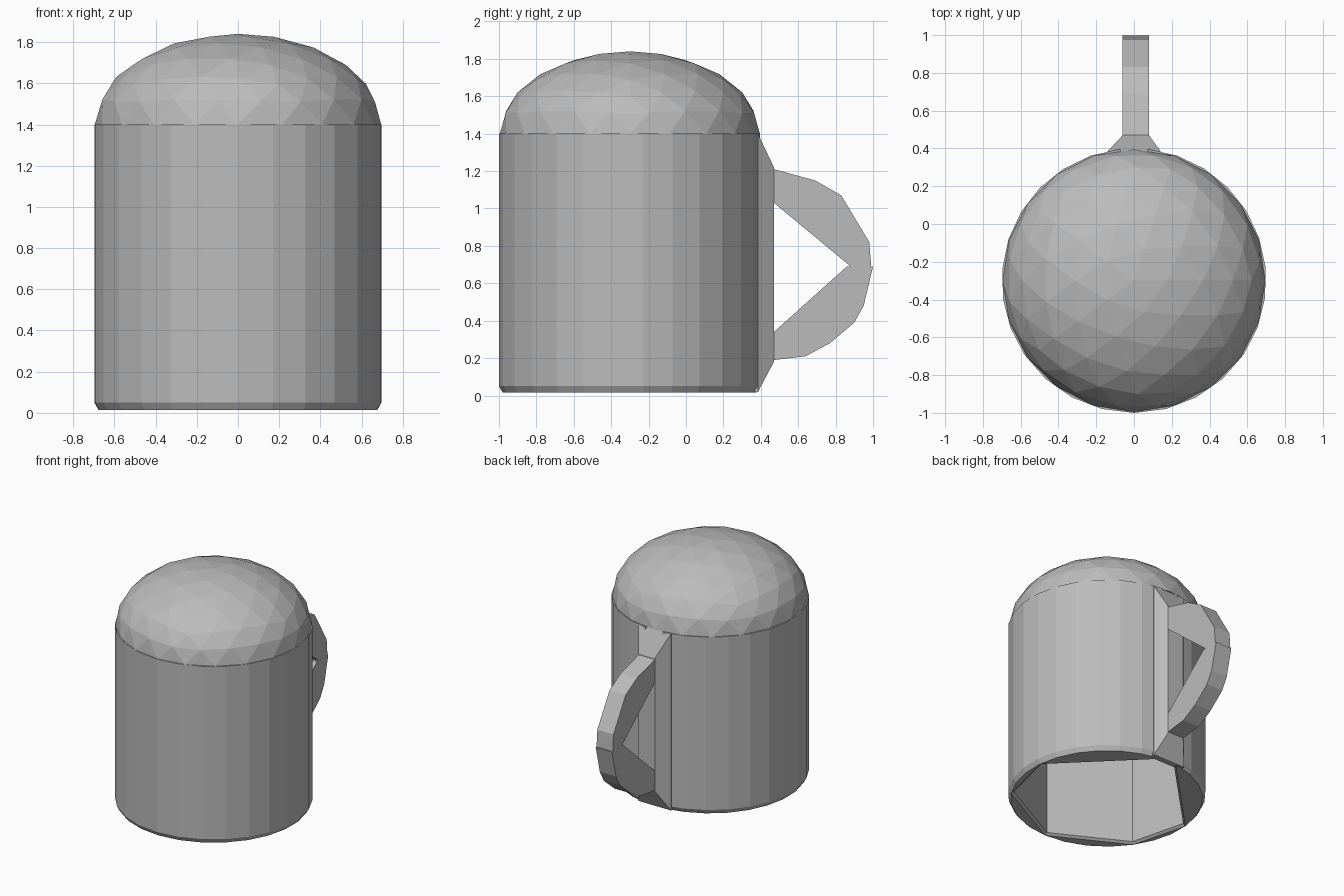
import bpy, bmesh
from math import sin, cos, radians
from mathutils import Vector

if "Cube" in bpy.data.objects:
    bpy.data.objects.remove(bpy.data.objects["Cube"])

GREY = (0.5, 0.5, 0.5, 1)
grey = bpy.data.materials.new("plain grey")
grey.use_nodes = True
grey.diffuse_color = GREY
grey.node_tree.nodes["Principled BSDF"].inputs["Base Color"].default_value = GREY

CENTRE_Y, RADIUS, RIM = -0.3, 0.7, 1.4


def hull(name, points):
    """Flat-shaded convex block around the points."""
    bm = bmesh.new()
    for p in points:
        bm.verts.new(p)
    bmesh.ops.remove_doubles(bm, verts=bm.verts, dist=0.002)
    res = bmesh.ops.convex_hull(bm, input=bm.verts)
    loose = {g for g in res["geom_interior"] + res["geom_unused"]
             if isinstance(g, bmesh.types.BMVert)}
    bmesh.ops.delete(bm, geom=list(loose), context='VERTS')
    bmesh.ops.recalc_face_normals(bm, faces=bm.faces)
    mesh = bpy.data.meshes.new(name)
    bm.to_mesh(mesh)
    bm.free()
    mesh.materials.append(grey)
    obj = bpy.data.objects.new(name, mesh)
    bpy.context.collection.objects.link(obj)
    return obj


def wall(name, start, end):
    """Curved outside, flat chord inside, tucked in slightly at the bottom."""
    steps = max(2, round((end - start) / 13))
    points = []
    for i in range(steps + 1):
        a = radians(start + (end - start) * i / steps)
        for r, z in ((RADIUS, RIM), (RADIUS, 0.05), (RADIUS - 0.02, 0.015),
                     (RADIUS - 0.04, RIM), (RADIUS - 0.04, 0.03)):
            points.append((r * cos(a), CENTRE_Y + r * sin(a), z))
    hull(name, points)


def dome(name, x0, x1, y0, y1):
    """One patch of the faceted dome, cut to a box seen from above."""
    bm = bmesh.new()
    bmesh.ops.create_icosphere(bm, subdivisions=3, radius=1)
    for v in bm.verts:
        v.co = (v.co.x * 0.695, v.co.y * 0.695 + CENTRE_Y, v.co.z * 0.44 + RIM)
    cuts = (((0, 0, RIM), (0, 0, -1)), ((x0, 0, 0), (-1, 0, 0)), ((x1, 0, 0), (1, 0, 0)),
            ((0, y0, 0), (0, -1, 0)), ((0, y1, 0), (0, 1, 0)))
    for co, no in cuts:
        bmesh.ops.bisect_plane(bm, geom=bm.verts[:] + bm.edges[:] + bm.faces[:],
                               plane_co=co, plane_no=no, clear_outer=True)
    middle = Vector((0, CENTRE_Y, RIM))
    points = [v.co.copy() for v in bm.verts]
    points += [middle + (p - middle) * 0.95 for p in points]
    bm.free()
    hull(name, points)


def slab(name, profile):
    """Side profile given a width across x."""
    hull(name, [(x, y, z) for x in (-0.06, 0.08) for y, z in profile])


# Open-bottomed body
wall("wall_left_back", 6, 84)
wall("wall_right_back", 96, 175)
wall("wall_right_front", 175, 214)
wall("wall_front_right", 214, 270)
wall("wall_front_left", 270, 326)
wall("wall_left_front", 326, 366)

# Domed top
dome("dome_top", -0.35, 0.34, -0.61, 0.08)
dome("dome_front_right", -1, 0, -2, -0.6)
dome("dome_front_left", 0, 1, -2, -0.61)
dome("dome_right", -1, -0.35, -0.6, 1)
dome("dome_left", 0.34, 1, -0.61, 0.08)
dome("dome_back_left", 0.14, 1, 0.08, 1)
dome("dome_back", -0.35, 0.14, 0.08, 1)

# Wedge behind the handle
wedge = [(x, y, z) for x in (-0.14, 0.14) for y in (0.34, 0.385) for z in (0.02, RIM)]
wedge += [(x, 0.47, z) for x in (-0.06, 0.08) for z in (0.18, 1.22)]
hull("handle_mount", wedge)

# Handle in two halves
slab("handle_upper", [(0.47, 1.21), (0.47, 1.03), (0.88, 0.69), (0.99, 0.69),
                      (0.98, 0.82), (0.83, 1.07), (0.69, 1.15)])
slab("handle_lower", [(0.47, 0.19), (0.64, 0.21), (0.77, 0.28), (0.9, 0.39),
                      (0.95, 0.48), (1.0, 0.69), (0.86, 0.69), (0.47, 0.34)])
